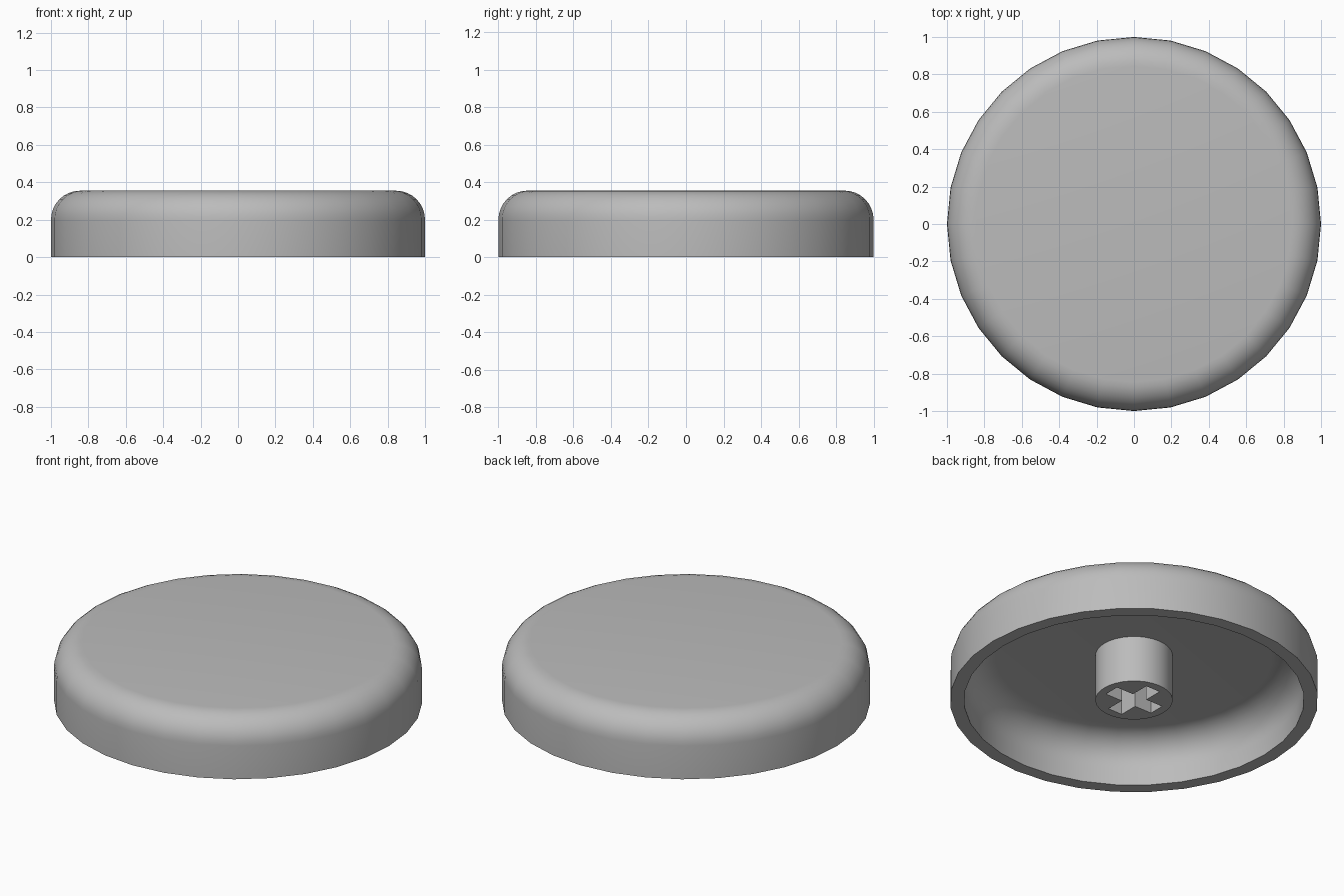
import bpy, bmesh, math
from mathutils import Matrix

if "Cube" in bpy.data.objects:
    bpy.data.objects.remove(bpy.data.objects["Cube"])

HEIGHT, WALL, SEGMENTS = 0.355, 0.076, 32
CEILING = HEIGHT - WALL
STEM_RADIUS = 0.21

grey = bpy.data.materials.new("grey plastic")
grey.use_nodes = True
colour = (0.5, 0.5, 0.5, 1)
grey.diffuse_color = colour
grey.node_tree.nodes["Principled BSDF"].inputs["Base Color"].default_value = colour


def make_object(name, bm):
    bmesh.ops.recalc_face_normals(bm, faces=bm.faces)
    mesh = bpy.data.meshes.new(name)
    bm.to_mesh(mesh)
    bm.free()
    mesh.materials.append(grey)
    obj = bpy.data.objects.new(name, mesh)
    bpy.context.collection.objects.link(obj)
    return obj


def smooth(obj):
    bpy.ops.object.select_all(action="DESELECT")
    obj.select_set(True)
    bpy.context.view_layer.objects.active = obj
    bpy.ops.object.shade_smooth_by_angle(angle=math.radians(35))


def rounded_corner(radius, top, fillet, steps=8):
    """Quarter arc from the vertical wall to the flat top."""
    angles = [i / steps * math.pi / 2 for i in range(steps + 1)]
    return [(radius - fillet + fillet * math.cos(a),
             top - fillet + fillet * math.sin(a)) for a in angles]


# Hollow cap: outer and inner rounded profiles turned around the z axis
outer = [(1, 0)] + rounded_corner(1, HEIGHT, 0.155) + [(0, HEIGHT)]
inner = [(1 - WALL, 0)] + rounded_corner(1 - WALL, CEILING, 0.17) + [(0, CEILING)]
bm = bmesh.new()
verts = [bm.verts.new((r, 0, z)) for r, z in outer[::-1] + inner]
edges = [bm.edges.new(pair) for pair in zip(verts, verts[1:])]
bmesh.ops.spin(bm, geom=verts + edges, cent=(0, 0, 0), axis=(0, 0, 1),
               angle=math.tau, steps=SEGMENTS)
bmesh.ops.remove_doubles(bm, verts=bm.verts, dist=0.0005)
smooth(make_object("round_cap", bm))

# Stem under the cap, sunk slightly into the ceiling
bm = bmesh.new()
depth = CEILING + 0.02
bmesh.ops.create_cone(bm, cap_ends=True, segments=SEGMENTS, radius1=STEM_RADIUS,
                      radius2=STEM_RADIUS, depth=depth,
                      matrix=Matrix.Translation((0, 0, depth / 2)))
stem = make_object("stem", bm)

# Cross-shaped socket cut up into the stem
arm, half = 0.16, 0.047
corner = [(arm, -half), (arm, half), (half, half)]
bm = bmesh.new()
points = []
for turn in range(4):
    rotation = Matrix.Rotation(turn * math.pi / 2, 3, "Z")
    points += [bm.verts.new(rotation @ Matrix.Translation((x, y, -0.1)).translation)
               for x, y in corner]
base = bm.faces.new(points)
top = bmesh.ops.extrude_face_region(bm, geom=[base])["geom"]
bmesh.ops.translate(bm, vec=(0, 0, CEILING + 0.1),
                    verts=[v for v in top if isinstance(v, bmesh.types.BMVert)])
cutter = make_object("socket_cutter", bm)

cut = stem.modifiers.new("cross socket", "BOOLEAN")
cut.operation, cut.solver, cut.object = "DIFFERENCE", "EXACT", cutter
bpy.context.view_layer.objects.active = stem
bpy.ops.object.modifier_apply(modifier=cut.name)
bpy.data.objects.remove(cutter)
smooth(stem)
